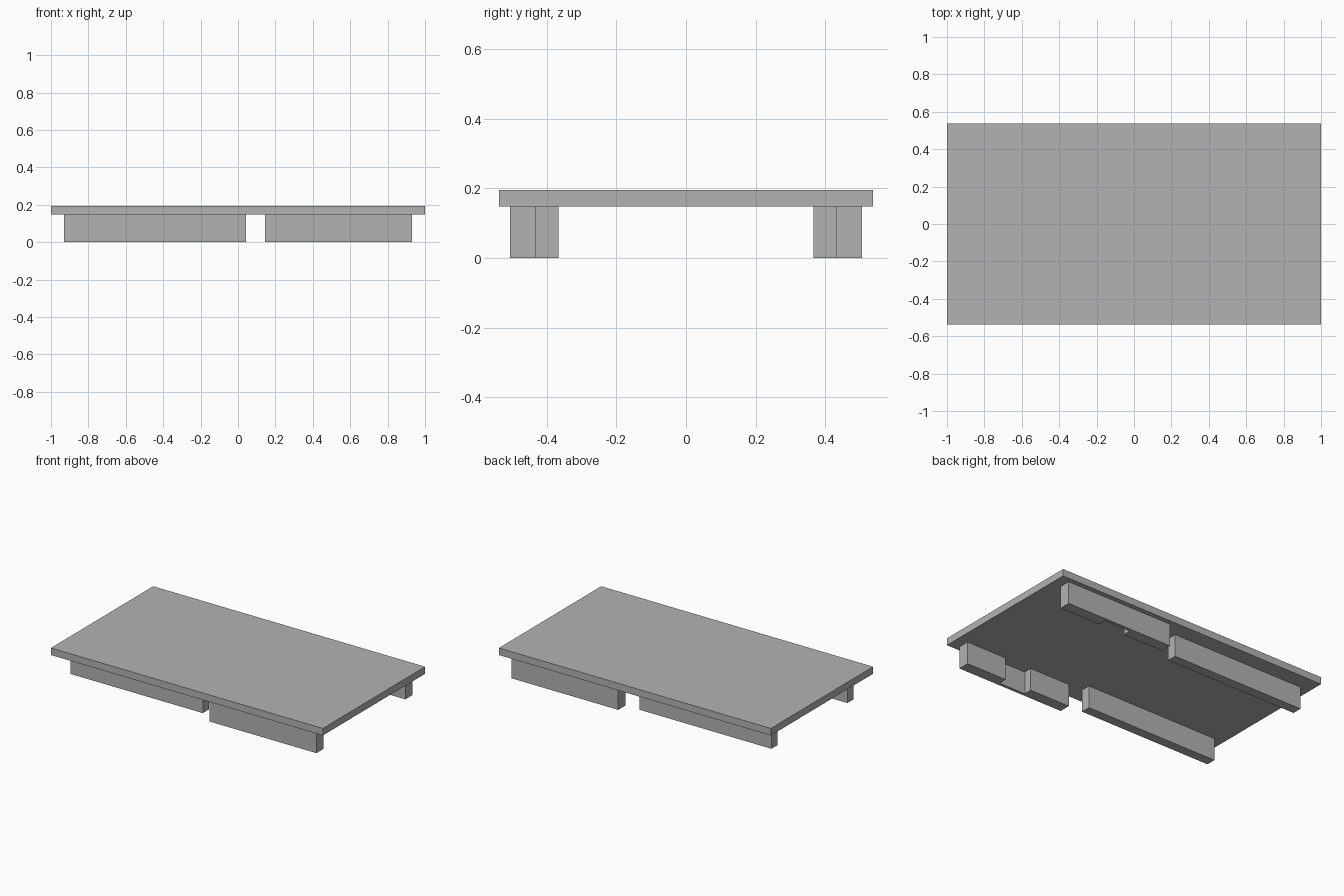
import bpy
import bmesh
from mathutils import Vector

cube = bpy.data.objects.get("Cube")
if cube:
    bpy.data.objects.remove(cube, do_unlink=True)

# Single flat grey for the whole model
grey = bpy.data.materials.new("plain_grey")
grey.use_nodes = True
colour = (0.45, 0.45, 0.45, 1)
grey.diffuse_color = colour
grey.node_tree.nodes["Principled BSDF"].inputs["Base Color"].default_value = colour


def finish(name, bm):
    bmesh.ops.recalc_face_normals(bm, faces=bm.faces)
    mesh = bpy.data.meshes.new(name)
    bm.to_mesh(mesh)
    bm.free()
    mesh.materials.append(grey)
    obj = bpy.data.objects.new(name, mesh)
    bpy.context.collection.objects.link(obj)
    return obj


def prism(name, outline, bottom, top):
    """Extrude a flat outline upwards."""
    bm = bmesh.new()
    face = bm.faces.new([bm.verts.new((x, y, bottom)) for x, y in outline])
    result = bmesh.ops.extrude_face_region(bm, geom=[face])
    verts = [v for v in result["geom"] if isinstance(v, bmesh.types.BMVert)]
    bmesh.ops.translate(bm, verts=verts, vec=Vector((0, 0, top - bottom)))
    return finish(name, bm)


def rectangle(x0, x1, y0, y1):
    return [(x0, y0), (x1, y0), (x1, y1), (x0, y1)]


HEIGHT = 0.148
END = 0.93
OUTER, MIDDLE, INNER = 0.505, 0.43, 0.366

# Flat top board
prism("top_board", rectangle(-1, 1, -0.537, 0.537), HEIGHT, 0.195)

# Support rails along both long sides
for side, s in (("front", -1), ("back", 1)):
    # Long solid rail, set inwards
    prism(side + "_long_rail",
          rectangle(-END, 0.042, s * INNER, s * MIDDLE), 0, HEIGHT)

    # Shorter outer rail with a recess in its inner face
    start, foot, web = 0.145, 0.295, 0.02
    outline = [(start, s * OUTER), (END, s * OUTER),
               (END, s * MIDDLE), (END - foot, s * MIDDLE),
               (END - foot, s * (OUTER - web)), (start + foot, s * (OUTER - web)),
               (start + foot, s * MIDDLE), (start, s * MIDDLE)]
    prism(side + "_recessed_rail", outline, 0, HEIGHT)
